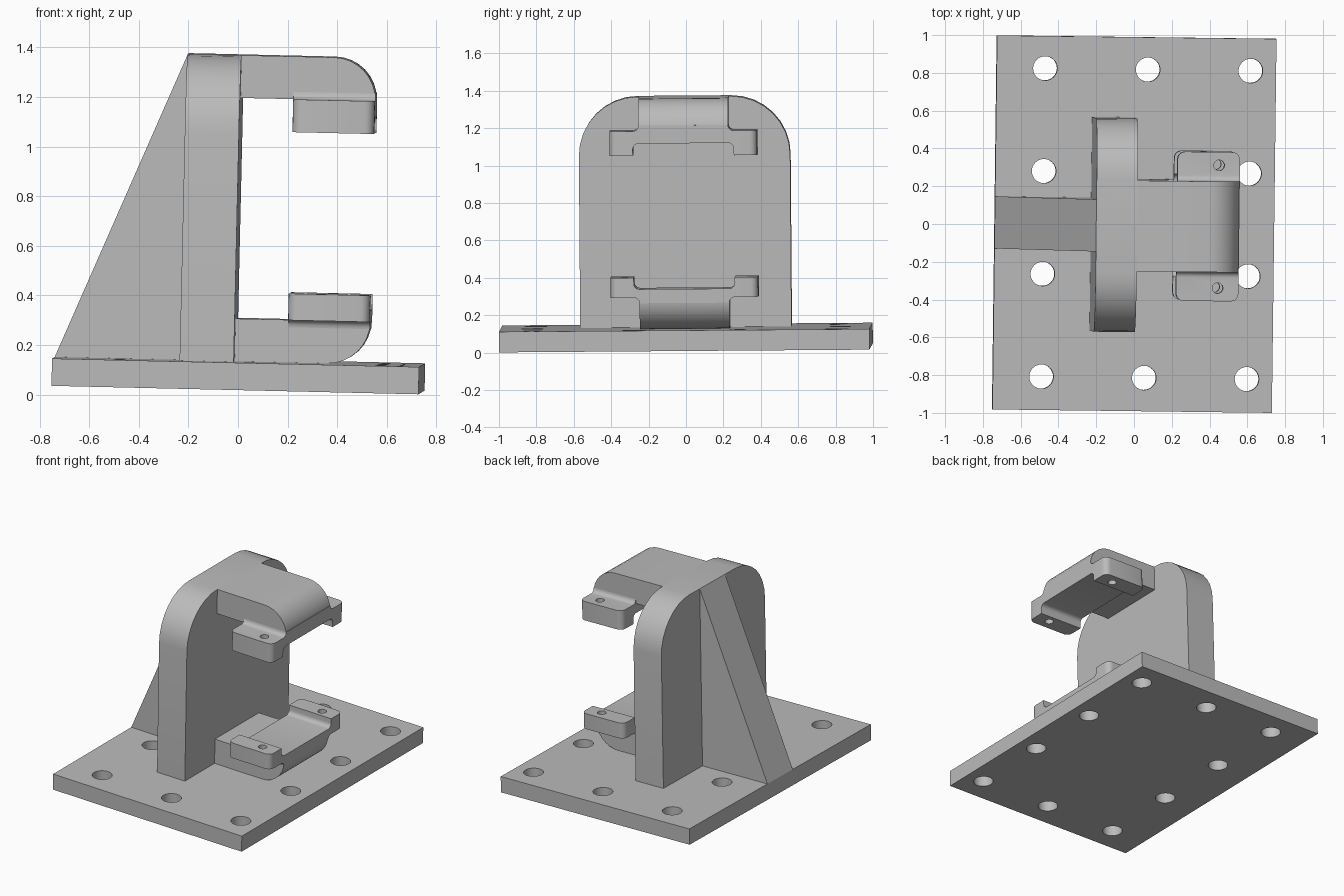
import bpy, bmesh
from math import sin, cos, radians
from mathutils import Matrix, Vector

cube = bpy.data.objects.get("Cube")
if cube:
    bpy.data.objects.remove(cube, do_unlink=True)

grey = bpy.data.materials.new("plain_grey")
grey.use_nodes = True
colour = (0.5, 0.5, 0.5, 1)
grey.diffuse_color = colour
grey.node_tree.nodes["Principled BSDF"].inputs["Base Color"].default_value = colour

# The whole bracket sits very slightly out of square
PLACE = (Matrix.Translation((0, 0, 0.026)) @ Matrix.Rotation(-0.0125, 4, 'Z')
         @ Matrix.Rotation(0.0075, 4, 'X') @ Matrix.Rotation(0.023, 4, 'Y'))
PLATE_TOP = 0.11
TOP = 1.344
BACK, FACE, TIP = -0.231, -0.013, 0.53


def arc(cx, cy, r, start, end, steps=8):
    angles = [radians(start + (end - start) * i / steps) for i in range(steps + 1)]
    return [(cx + r * cos(a), cy + r * sin(a)) for a in angles]


def prism(name, outline, axis, lo, hi):
    """Extrude a 2D outline along x (outline is y,z), y (x,z) or z (x,y)."""
    def point(p, d):
        co = list(p)
        co.insert("xyz".index(axis), d)
        return Vector(co)
    bm = bmesh.new()
    base = bm.faces.new([bm.verts.new(point(p, lo)) for p in outline])
    moved = bmesh.ops.extrude_face_region(bm, geom=[base])["geom"]
    shift = point((0, 0), hi - lo)
    bmesh.ops.translate(bm, vec=shift, verts=[v for v in moved if isinstance(v, bmesh.types.BMVert)])
    bmesh.ops.recalc_face_normals(bm, faces=bm.faces)
    mesh = bpy.data.meshes.new(name)
    bm.to_mesh(mesh)
    bm.free()
    obj = bpy.data.objects.new(name, mesh)
    bpy.context.collection.objects.link(obj)
    mesh.materials.append(grey)
    return obj


def activate(obj):
    bpy.ops.object.select_all(action='DESELECT')
    obj.select_set(True)
    bpy.context.view_layer.objects.active = obj


def drill(obj, centres, radius, lo, hi):
    bm = bmesh.new()
    for x, y in centres:
        bmesh.ops.create_cone(bm, cap_ends=True, segments=32, radius1=radius, radius2=radius,
                              depth=hi - lo, matrix=Matrix.Translation((x, y, (lo + hi) / 2)))
    mesh = bpy.data.meshes.new("drill")
    bm.to_mesh(mesh)
    bm.free()
    mesh.materials.append(grey)
    cutter = bpy.data.objects.new("drill", mesh)
    cutter.hide_render = True
    bpy.context.collection.objects.link(cutter)
    mod = obj.modifiers.new("holes", 'BOOLEAN')
    mod.operation, mod.solver, mod.object = 'DIFFERENCE', 'EXACT', cutter
    activate(obj)
    bpy.ops.object.modifier_apply(modifier=mod.name)
    bpy.data.objects.remove(cutter, do_unlink=True)


def round_tabs(obj, radius):
    """Round the upright outer corners of the clamp ears."""
    bm = bmesh.new()
    bm.from_mesh(obj.data)
    edges = [e for e in bm.edges
             if all(abs(v.co.y) > 0.39 for v in e.verts)
             and abs(e.verts[0].co.z - e.verts[1].co.z) > 0.05]
    bmesh.ops.bevel(bm, geom=edges, offset=radius, segments=5, profile=0.5, affect='EDGES')
    bm.to_mesh(obj.data)
    bm.free()


parts = []

# Base plate with ten bolt holes: two full rows at the ends, outer pairs between
plate = prism("base_plate", [(-0.74, -0.99), (0.74, -0.99), (0.74, 0.99), (-0.74, 0.99)],
              "z", 0, PLATE_TOP)
pitch = 0.544
bolts = [(0.061 + pitch * i, 0.003 + pitch * j)
         for i in (-1, 0, 1) for j in (-1.5, -0.5, 0.5, 1.5)
         if i or abs(j) > 1]
drill(plate, bolts, 0.064, -0.1, 0.2)
parts.append(plate)

# Upright wall with rounded shoulders
half, r = 0.565, 0.315
outline = ([(-half, PLATE_TOP), (half, PLATE_TOP)]
           + arc(half - r, TOP - r, r, 0, 90) + arc(r - half, TOP - r, r, 90, 180))
parts.append(prism("upright_wall", outline, "x", BACK, FACE))

# Sloping rib behind the wall
parts.append(prism("rear_rib", [(-0.74, PLATE_TOP), (BACK, PLATE_TOP), (BACK, TOP)],
                   "y", -0.138, 0.138))


# Arm with one rounded end, and a clamp seat with two drilled ears
def jaw(name, outer, d, ear, pad):
    thick, r, f = 0.172, 0.17, 0.03
    inner = outer + d * thick
    end = [(x, outer + d * z) for x, z in arc(TIP - r, r, r, -90, 0)]
    parts.append(prism(name + "_arm", [(FACE, outer)] + end + [(TIP, inner), (FACE, inner)],
                       "y", -0.24, 0.24))
    side = (arc(0.27, -f, f, 180, 90, 5) + [(0.395, 0), (0.395, ear), (0.27, ear)]
            + arc(0.24, pad + f, f, 0, -90, 5))
    whole = side + [(-y, z) for y, z in reversed(side)]
    seat = prism(name + "_clamp_seat", [(y, inner + d * z) for y, z in whole], "x", 0.2, TIP)
    round_tabs(seat, 0.04)
    drill(seat, [(0.42, -0.325), (0.42, 0.325)], 0.028, inner - 0.3, inner + 0.3)
    parts.append(seat)


jaw("lower", PLATE_TOP, 1, 0.107, 0.045)
jaw("upper", TOP, -1, 0.132, 0.066)

# Final placement and shading
for obj in parts:
    obj.data.transform(PLACE)
    activate(obj)
    bpy.ops.object.shade_smooth_by_angle()
